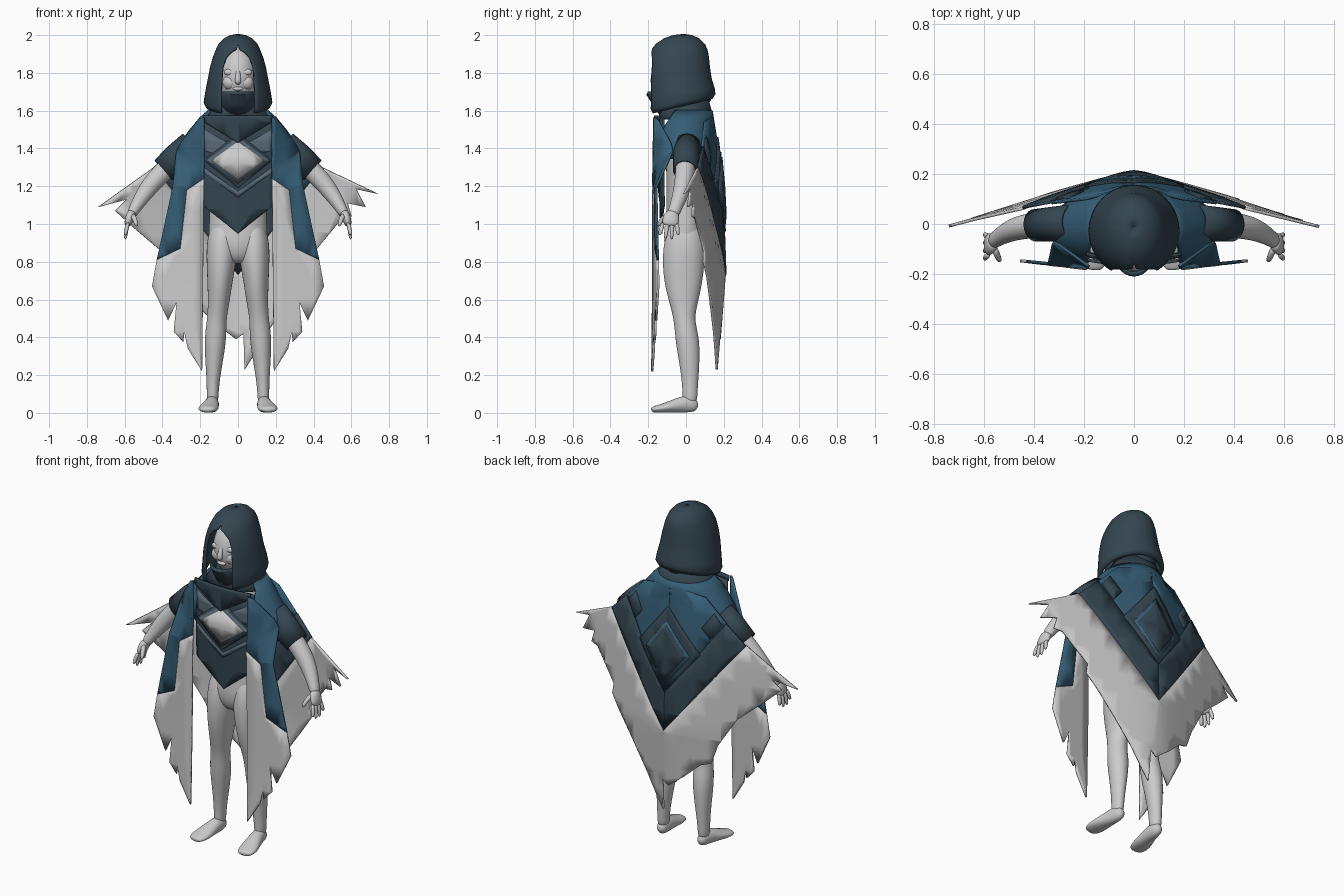
import bpy, bmesh, math
from mathutils import Vector

if "Cube" in bpy.data.objects:
    bpy.data.objects.remove(bpy.data.objects["Cube"])


def material(name, col):
    m = bpy.data.materials.new(name)
    m.diffuse_color = (*col, 1)
    m.use_nodes = True
    m.node_tree.nodes["Principled BSDF"].inputs["Base Color"].default_value = m.diffuse_color
    return m


BLUE = material("blue cloth", (0.036, 0.112, 0.18))
DARK = material("dark cloth", (0.034, 0.06, 0.08))
MID = material("slate cloth", (0.10, 0.14, 0.18))


def finish(name, bm, mat=None, thick=0, mirror=False, subdiv=0, angle=35):
    bmesh.ops.remove_doubles(bm, verts=bm.verts, dist=1e-5)
    bmesh.ops.recalc_face_normals(bm, faces=bm.faces)
    me = bpy.data.meshes.new(name)
    bm.to_mesh(me)
    bm.free()
    ob = bpy.data.objects.new(name, me)
    bpy.context.collection.objects.link(ob)
    if mat:
        me.materials.append(mat)
    bpy.ops.object.select_all(action='DESELECT')
    ob.select_set(True)
    bpy.context.view_layer.objects.active = ob
    bpy.ops.object.shade_smooth_by_angle(angle=math.radians(180 if subdiv else angle))
    if thick:
        s = ob.modifiers.new("thickness", 'SOLIDIFY')
        s.thickness, s.offset = thick, 0
    if mirror:
        ob.modifiers.new("mirror", 'MIRROR').use_mirror_merge = False
    if subdiv:
        s = ob.modifiers.new("smooth", 'SUBSURF')
        s.levels = s.render_levels = subdiv
    return ob


def bridge(bm, rings, closed):
    for a, b in zip(rings, rings[1:]):
        n = len(a)
        for i in range(n if closed else n - 1):
            j = (i + 1) % n
            bm.faces.new((a[i], a[j], b[j], b[i]))


def tube(name, path, mat=None, mirror=False, sides=12, subdiv=2, thick=0):
    """Organic limb: rings (x, y, z, width radius, depth radius) along a path."""
    bm, rings = bmesh.new(), []
    pts = [Vector(p[:3]) for p in path]
    for i, p in enumerate(path):
        t = (pts[min(i + 1, len(pts) - 1)] - pts[max(i - 1, 0)]).normalized()
        u = Vector((1, 0, 0))
        u = (u - t * u.dot(t)).normalized()
        v = t.cross(u)
        rings.append([bm.verts.new(pts[i] + u * p[3] * math.cos(a) + v * p[4] * math.sin(a))
                      for a in (2 * math.pi * k / sides for k in range(sides))])
    bridge(bm, rings, True)
    if not thick:
        bm.faces.new(rings[0])
        bm.faces.new(rings[-1])
    return finish(name, bm, mat, thick, mirror, subdiv)


def wrap(name, rings, mat, n=2, thick=0.012, seg=40):
    """Cloth wrapped round z, open at the front: rings (z, rx, ry, cy, half gap, tilt)."""
    bm, rows = bmesh.new(), []
    for z, rx, ry, cy, gap, tilt in rings:
        a0 = math.asin(min(0.92, gap / rx) ** (n / 2))
        row = []
        for k in range(seg + 1):
            a = a0 + (2 * math.pi - 2 * a0) * k / seg
            s, c = math.sin(a), math.cos(a)
            x = rx * math.copysign(abs(s) ** (2 / n), s)
            y = cy - ry * math.copysign(abs(c) ** (2 / n), c)
            row.append(bm.verts.new((x, y, z + tilt * (y + 0.18))))
        rows.append(row)
    bridge(bm, rows, False)
    return finish(name, bm, mat, thick, angle=50)


def sheet(name, outline, yfun, mat=None, mirror=False, thick=0.012):
    """Cloth cut from an x-z outline and draped on y = yfun(x, z)."""
    bm = bmesh.new()
    f = bm.faces.new([bm.verts.new((x, 0, z)) for x, z in outline])
    f.normal_update()
    bmesh.ops.triangulate(bm, faces=[f])
    cuts = [((k * 0.08, 0, 0), (1, 0, 0)) for k in range(-9, 10)]
    cuts += [((0, 0, k * 0.12), (0, 0, 1)) for k in range(2, 14)]
    for co, no in cuts:
        bmesh.ops.bisect_plane(bm, geom=bm.verts[:] + bm.edges[:] + bm.faces[:], dist=1e-4,
                               plane_co=co, plane_no=no)
    for v in bm.verts:
        v.co.y = yfun(v.co.x, v.co.z)
    return finish(name, bm, mat, thick, mirror, angle=20)


def diamond(z, w, h):
    return [(0, z + h), (w, z), (0, z - h), (-w, z)]


def ball(name, loc, scale, mat=None, mirror=False):
    bm = bmesh.new()
    bmesh.ops.create_uvsphere(bm, u_segments=24, v_segments=16, radius=1)
    for v in bm.verts:
        v.co = Vector([v.co[i] * scale[i] + loc[i] for i in range(3)])
    return finish(name, bm, mat, 0, mirror, angle=80)


# Body
tube("torso", [(0, 0, .79, .06, .06), (0, -.005, .83, .12, .1), (0, -.01, .90, .168, .118), (0, 0, 1.05, .155, .105),
               (0, 0, 1.25, .155, .11), (0, 0, 1.42, .17, .11), (0, 0, 1.52, .1, .08), (0, -.01, 1.66, .055, .06)])
tube("leg", [(.06, 0, 1.04, .06, .07), (.083, -.008, .93, .084, .108), (.087, -.012, .83, .085, .118),
             (.095, -.015, .7, .07, .108), (.103, -.012, .58, .058, .078), (.113, -.01, .49, .052, .054),
             (.12, .008, .39, .062, .068), (.128, .02, .25, .045, .054), (.134, .022, .12, .031, .04),
             (.135, .02, .04, .034, .042)], mirror=True)
tube("foot", [(.133, .064, .03, .022, .024), (.134, .02, .05, .036, .05), (.142, -.04, .042, .042, .042),
              (.155, -.11, .026, .056, .027), (.162, -.16, .02, .052, .02), (.165, -.185, .016, .032, .013)], mirror=True)
tube("arm", [(.20, .01, 1.43, .06, .06), (.34, 0, 1.33, .056, .056), (.43, -.008, 1.245, .054, .052),
             (.495, -.025, 1.165, .047, .046), (.548, -.058, 1.08, .031, .033), (.565, -.07, 1.045, .028, .036)],
     mirror=True)
tube("palm", [(.556, -.068, 1.07, .028, .034), (.575, -.08, 1.03, .025, .047), (.587, -.085, .985, .018, .046)],
     mirror=True)
for i, (y0, y1, z1) in enumerate([(-.122, -.142, .94), (-.098, -.11, .915), (-.074, -.076, .915), (-.05, -.04, .94)]):
    tube(f"finger_{i + 1}", [(.58, y0, 1.01, .013, .014), (.594, (y0 + y1) / 2, .965, .012, .012),
                             (.596, y1, z1, .009, .009)], mirror=True, sides=8, subdiv=1)
tube("thumb", [(.56, -.09, 1.05, .016, .018), (.545, -.13, 1.025, .014, .015), (.535, -.15, .985, .01, .01)],
     mirror=True, sides=8, subdiv=1)

# Head and face
ball("head", (0, -.03, 1.78), (.108, .138, .165))
tube("nose", [(0, -.145, 1.83, .012, .012), (0, -.17, 1.78, .014, .014), (0, -.178, 1.755, .019, .02),
              (0, -.16, 1.74, .013, .012)], sides=8)
ball("eyelid", (.045, -.142, 1.803), (.029, .016, .018), mirror=True)
ball("cheek", (.042, -.125, 1.75), (.04, .035, .04), mirror=True)
ball("lips", (0, -.156, 1.716), (.028, .015, .011))
wrap("face_mask", [(1.70, .098, .166, -.03, 0, 0), (1.685, .102, .174, -.03, 0, 0), (1.64, .095, .145, -.03, 0, 0),
                   (1.57, .085, .11, -.02, 0, 0)], DARK)

# Hood and collar
wrap("hood", [(2.0, .003, .003, -.015, 0, 0), (1.994, .04, .05, -.018, 0, 0), (1.978, .072, .09, -.024, 0, 0),
              (1.95, .098, .125, -.03, 0, 0), (1.925, .11, .141, -.034, .008, 0), (1.908, .117, .148, -.037, .036, 0),
              (1.88, .128, .156, -.04, .062, 0), (1.83, .142, .163, -.042, .08, 0),
              (1.76, .155, .17, -.04, .086, .03), (1.68, .168, .177, -.03, .088, .1),
              (1.61, .176, .178, -.028, .088, .24), (1.586, .165, .165, -.03, .085, .25)], DARK)
wrap("collar", [(1.67, .115, .105, .005, 0, 0), (1.60, .15, .13, 0, 0, 0), (1.555, .185, .143, 0, 0, 0)], DARK)

# Tunic front
chest = lambda off: (lambda x, z: -.138 - off + .5 * x * x + .03 * max(0, 1.2 - z))
sheet("tunic", [(-.19, 1.56), (0, 1.56), (.19, 1.56), (.19, 1.1), (0, .95), (-.19, 1.1)], chest(0), DARK)
sheet("tunic_upper", [(-.18, 1.5), (0, 1.4), (.18, 1.5), (.18, 1.39), (0, 1.33), (-.18, 1.39)], chest(.004), MID)
sheet("tunic_trim", [(0, 1.17), (.18, 1.3), (.18, 1.275), (0, 1.14), (-.18, 1.275), (-.18, 1.3)], chest(.004), MID)
sheet("tunic_diamond_border", diamond(1.337, .18, .145), chest(.007), DARK)
sheet("tunic_diamond_ring", diamond(1.337, .163, .125), chest(.01), MID)
sheet("tunic_diamond", diamond(1.337, .137, .1), chest(.014))
sheet("collar_point", [(-.185, 1.575), (0, 1.575), (.185, 1.575), (.18, 1.54), (0, 1.43), (-.18, 1.54)],
      lambda x, z: -.164 + .6 * x * x, DARK)

# Coat shoulders, sleeves and long front panels
wrap("coat_shoulders", [(1.60, .155, .135, 0, .14, 0), (1.56, .2, .15, -.008, .175, 0),
                        (1.50, .25, .16, -.01, .178, 0), (1.43, .30, .162, -.013, .18, 0),
                        (1.38, .325, .162, -.015, .18, 0), (1.345, .335, .162, -.015, .18, 0)], BLUE)
tube("sleeve", [(.24, .005, 1.405, .085, .07), (.32, 0, 1.35, .075, .065), (.395, -.005, 1.285, .066, .06)],
     DARK, mirror=True, sides=20, subdiv=0, thick=.01)
front = lambda x, z: (-.174 + .1 * (x - .18) + 3.2 * min(.2, max(0, z - 1.2)) * max(0, x - .18)
                      + .012 * max(0, z - 1.2) - .012 * max(0, .7 - z))
sheet("coat_panel", [(.18, 1.565), (.205, 1.555), (.3, 1.43), (.325, 1.38), (.345, 1.2), (.43, .81), (.305, .87),
                     (.27, 1.18), (.18, 1.24)], front, BLUE, mirror=True)
sheet("coat_panel_hem", [(.18, 1.24), (.27, 1.18), (.305, .87), (.43, .81), (.455, .67), (.37, .49), (.325, .585),
                         (.34, .43), (.29, .375), (.285, .43), (.265, .34), (.19, .22)], front, mirror=True)

# Back cape: blue field, dark chevron, torn pale hem
PROFILE = [(.2, .163), (.73, .205), (1.16, .19), (1.4, .168), (1.6, .135)]


def cape(off):
    def y(x, z):
        z = min(max(z, .2), 1.6)
        for (z0, y0), (z1, y1) in zip(PROFILE, PROFILE[1:]):
            if z <= z1:
                return y0 + (y1 - y0) * (z - z0) / (z1 - z0) + off - .29 * (math.hypot(x, .05) - .05)
        return PROFILE[-1][1]
    return y


sheet("cape_field", [(0, .95), (.33, 1.41), (.2, 1.54), (0, 1.58)], cape(0), BLUE, mirror=True)
sheet("cape_chevron", [(0, .95), (.33, 1.41), (.445, 1.3), (0, .73)], cape(.004), DARK, mirror=True)
hem_right = [(0, .73), (.445, 1.3), (.74, 1.16), (.625, 1.185), (.675, 1.09), (.58, 1.11), (.6, 1.04), (.55, 1.03),
             (.41, .86), (.42, .8), (.26, .58), (.15, .42), (.08, .3), (.035, .23)]
hem_left = [(.445, 1.3), (.74, 1.09), (.59, 1.13), (.65, 1.07), (.54, .97), (.41, .86), (.3, .68),
            (.26, .57), (.2, .55), (.1, .46), (.01, .39)]
sheet("cape_hem", hem_right + [(.03, .42)] + [(-x, z) for x, z in reversed(hem_left)], cape(0))
sheet("cape_emblem_border", diamond(1.21, .2, .25), cape(.008), DARK)
sheet("cape_emblem_inset", diamond(1.19, .145, .19), cape(.011), BLUE)
sheet("cape_emblem_core", diamond(1.19, .125, .165), cape(.015), DARK)
sheet("cape_patch", [(.2, 1.37), (.25, 1.31), (.31, 1.4), (.26, 1.46)], cape(.008), DARK, mirror=True)
